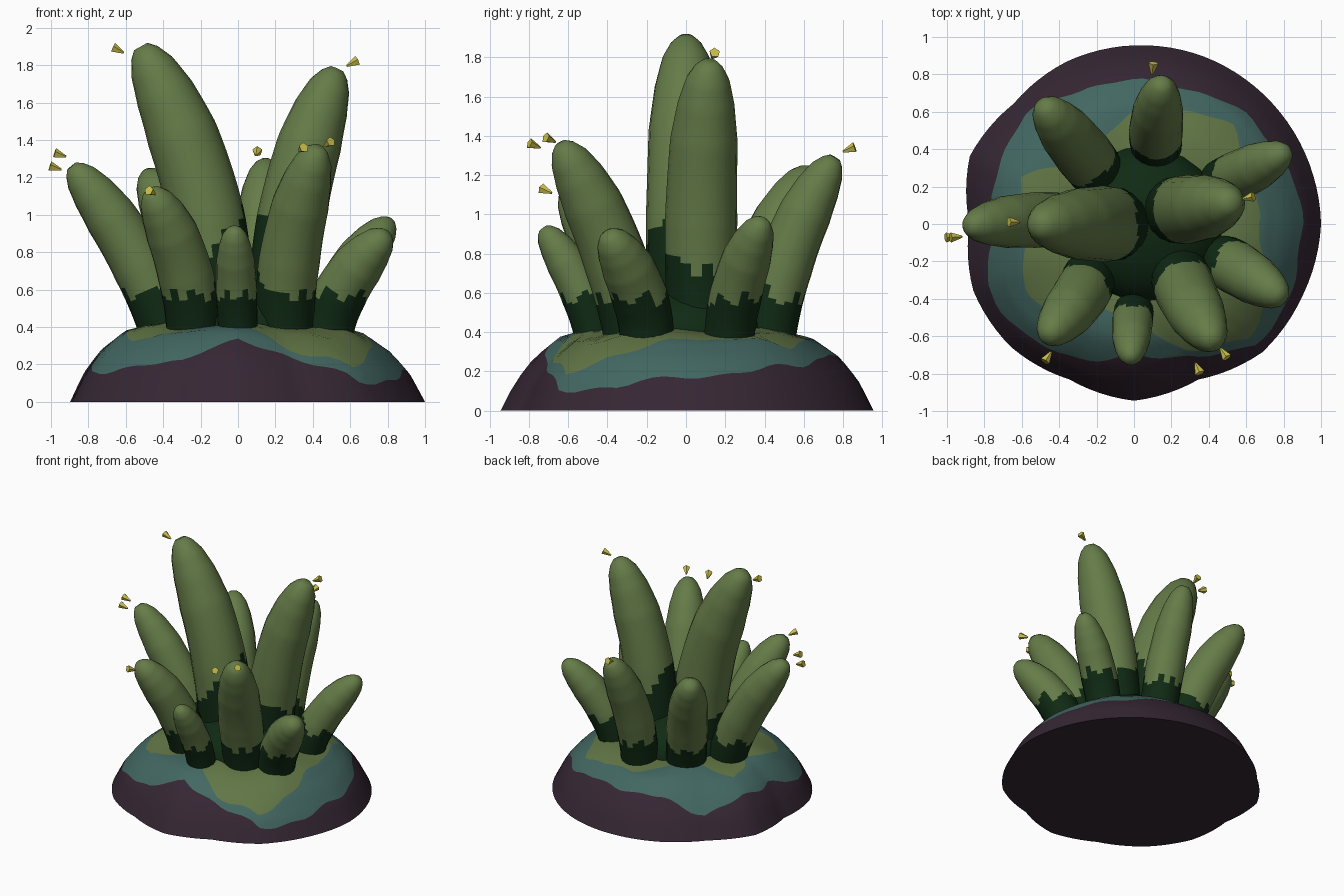
import bpy, bmesh, math
from mathutils import Vector

cube = bpy.data.objects.get("Cube")
if cube:
    bpy.data.objects.remove(cube, do_unlink=True)


def material(name, rgb):
    m = bpy.data.materials.new(name)
    m.use_nodes = True
    m.diffuse_color = (*rgb, 1)
    bsdf = m.node_tree.nodes["Principled BSDF"]
    bsdf.inputs["Base Color"].default_value = (*rgb, 1)
    bsdf.inputs["Roughness"].default_value = 0.9
    return m


STALK = material("stalk green", (.13, .2, .065))
DARK = material("dark green", (.005, .023, .007))
MOSS = material("moss green", (.12, .18, .06))
TEAL = material("teal", (.055, .135, .12))
EARTH = material("purple earth", (.036, .02, .034))
YELLOW = material("yellow", (.6, .53, .07))


def finish(name, bm, mats, smooth=True):
    bmesh.ops.recalc_face_normals(bm, faces=bm.faces)
    mesh = bpy.data.meshes.new(name)
    bm.to_mesh(mesh)
    bm.free()
    for m in mats:
        mesh.materials.append(m)
    ob = bpy.data.objects.new(name, mesh)
    bpy.context.collection.objects.link(ob)
    if smooth:
        bpy.ops.object.select_all(action='DESELECT')
        ob.select_set(True)
        bpy.context.view_layer.objects.active = ob
        bpy.ops.object.shade_smooth_by_angle(angle=math.radians(50))
    return ob


def lookup(table, x):
    """Linear interpolation in a list of (x, y) pairs."""
    for (x0, y0), (x1, y1) in zip(table, table[1:]):
        if x <= x1:
            return y0 + (y1 - y0) * (x - x0) / (x1 - x0)
    return table[-1][1]


def around(values, angle):
    """Linear interpolation in values spaced evenly round a circle."""
    f = angle / math.tau * len(values)
    i = int(f)
    a, b = values[i % len(values)], values[(i + 1) % len(values)]
    return a + (b - a) * (f - i)


def bridge(bm, lower, upper, index=0):
    n = len(lower)
    for i in range(n):
        j = (i + 1) % n
        f = bm.faces.new((lower[i], lower[j], upper[j], upper[i]))
        f.material_index = index


# Mound: rings follow the moss and teal borders, counted from +x round to +y
RIM = [1, .99, .98, .97, .955, .94, .91, .95, .88, .93, .93, .9, .945, .9, .97, .98]
TEAL_EDGE = [.9, .88, .85, .8, .8, .82, .9, .83, .84, .91, .9, .86, .74, .84, .95, .93]
MOSS_EDGE = [.66, .68, .75, .68, .62, .5, .48, .7, .6, .7, .72, .52, .5, .8, .9, .78]
SLOPE = [(0, .42), (.5, .41), (.68, .37), (.82, .27), (.92, .15), (1, 0)]
SIDES, STEPS = 96, 5

bm = bmesh.new()
rings = []
for band in range(3):
    for step in range(STEPS + (band == 2)):
        ring = []
        for k in range(SIDES):
            a = math.tau * k / SIDES
            wave = .012 * math.sin(9 * a) + .01 * math.sin(17 * a + 1)
            edges = [.1, around(MOSS_EDGE, a) + wave, around(TEAL_EDGE, a) + wave * .7, 1]
            s = edges[band] + (edges[band + 1] - edges[band]) * step / STEPS
            r = s * around(RIM, a)
            bump = .012 * math.sin(5 * a + 6 * s) * s * (1 - s) * 4
            ring.append(bm.verts.new((r * math.cos(a), r * math.sin(a),
                                      lookup(SLOPE, s) + bump)))
        rings.append(ring)
for i, (p, q) in enumerate(zip(rings, rings[1:])):
    bridge(bm, p, q, i // STEPS)
bm.faces.new(rings[0]).material_index = 0
bm.faces.new(rings[-1]).material_index = 2
finish("mound", bm, [MOSS, TEAL, EARTH])

# Dark core that joins the stalks
bm = bmesh.new()
bmesh.ops.create_uvsphere(bm, u_segments=24, v_segments=12, radius=1)
for v in bm.verts:
    v.co = (v.co.x * .42 + .06, v.co.y * .42, v.co.z * .27 + .38)
finish("stalk_core", bm, [DARK])

# Stalks: swept tapering tubes
TAPER = [(0, .95), (.4, 1), (.7, .93), (.84, .78), (.93, .6), (.98, .38), (1, .2)]


def stalk(name, base, mid, tip, radius, sides=20, steps=44):
    a, m, b = Vector(base), Vector(mid), Vector(tip)
    c = 2 * m - (a + b) / 2
    bm = bmesh.new()
    rings = []
    for i in range(steps + 1):
        t = i / steps
        p = a * (1 - t) ** 2 + c * 2 * t * (1 - t) + b * t * t
        d = ((c - a) * (1 - t) + (b - c) * t).normalized()
        u = d.cross(Vector((-a.y, a.x, 0)).normalized()).normalized()
        w = d.cross(u)
        r = radius * lookup(TAPER, t)
        rings.append([bm.verts.new(p + r * (u * math.cos(q) + w * math.sin(q)))
                      for q in (math.tau * k / sides for k in range(sides))])
    for p, q in zip(rings, rings[1:]):
        bridge(bm, p, q)
    bm.faces.new(rings[0])
    bm.faces.new(rings[-1])
    # Dark foot, climbing higher toward the middle of the cluster
    for f in bm.faces:
        p = f.calc_center_median()
        reach = math.hypot(p.x - .06, p.y)
        wobble = .035 * math.sin(5 * math.atan2(p.y - m.y, p.x - m.x))
        f.material_index = int(p.z < .57 + 1.1 * max(0, .5 - reach) + wobble)
    finish(name, bm, [STALK, DARK])


stalk("tall_right_stalk", (-.12, 0, .36), (-.2, 0, 1.12), (-.52, 0, 1.9), .205)
stalk("tall_left_stalk", (.22, .08, .36), (.31, .08, 1.1), (.53, .12, 1.78), .185)
stalk("right_stalk", (-.38, .02, .36), (-.57, .02, .81), (-.89, -.01, 1.26), .15)
stalk("front_right_stalk", (-.24, -.28, .36), (-.3, -.4, .75), (-.47, -.61, 1.13), .15)
stalk("front_stalk", (0, -.46, .36), (-.01, -.55, .64), (-.02, -.73, .93), .11)
stalk("front_left_stalk", (.25, -.26, .36), (.29, -.39, .85), (.43, -.64, 1.36), .165)
stalk("left_front_stalk", (.48, -.2, .36), (.57, -.25, .62), (.8, -.4, .9), .145)
stalk("left_back_stalk", (.47, .22, .36), (.58, .27, .65), (.82, .39, .97), .135)
stalk("back_stalk", (.12, .42, .36), (.12, .53, .82), (.15, .76, 1.29), .145)
stalk("back_right_stalk", (-.2, .28, .36), (-.3, .41, .8), (-.49, .64, 1.23), .155)

# Yellow buds: little cones widening away from the stalk tips
BUDS = [(-.64, .01, 1.88), (.61, .14, 1.81), (-.95, -.07, 1.32), (-.975, -.07, 1.25),
        (-.46, -.71, 1.12), (.34, -.77, 1.35), (.48, -.69, 1.38), (.1, .83, 1.33)]
for n, spot in enumerate(BUDS, 1):
    bm = bmesh.new()
    out = Vector((spot[0], spot[1], .3)).normalized()
    bmesh.ops.create_cone(bm, cap_ends=True, segments=5, radius1=.006, radius2=.028, depth=.065)
    turn = out.to_track_quat('Z', 'Y')
    for v in bm.verts:
        v.co = turn @ v.co + Vector(spot)
    finish(f"bud_{n}", bm, [YELLOW], smooth=False)
